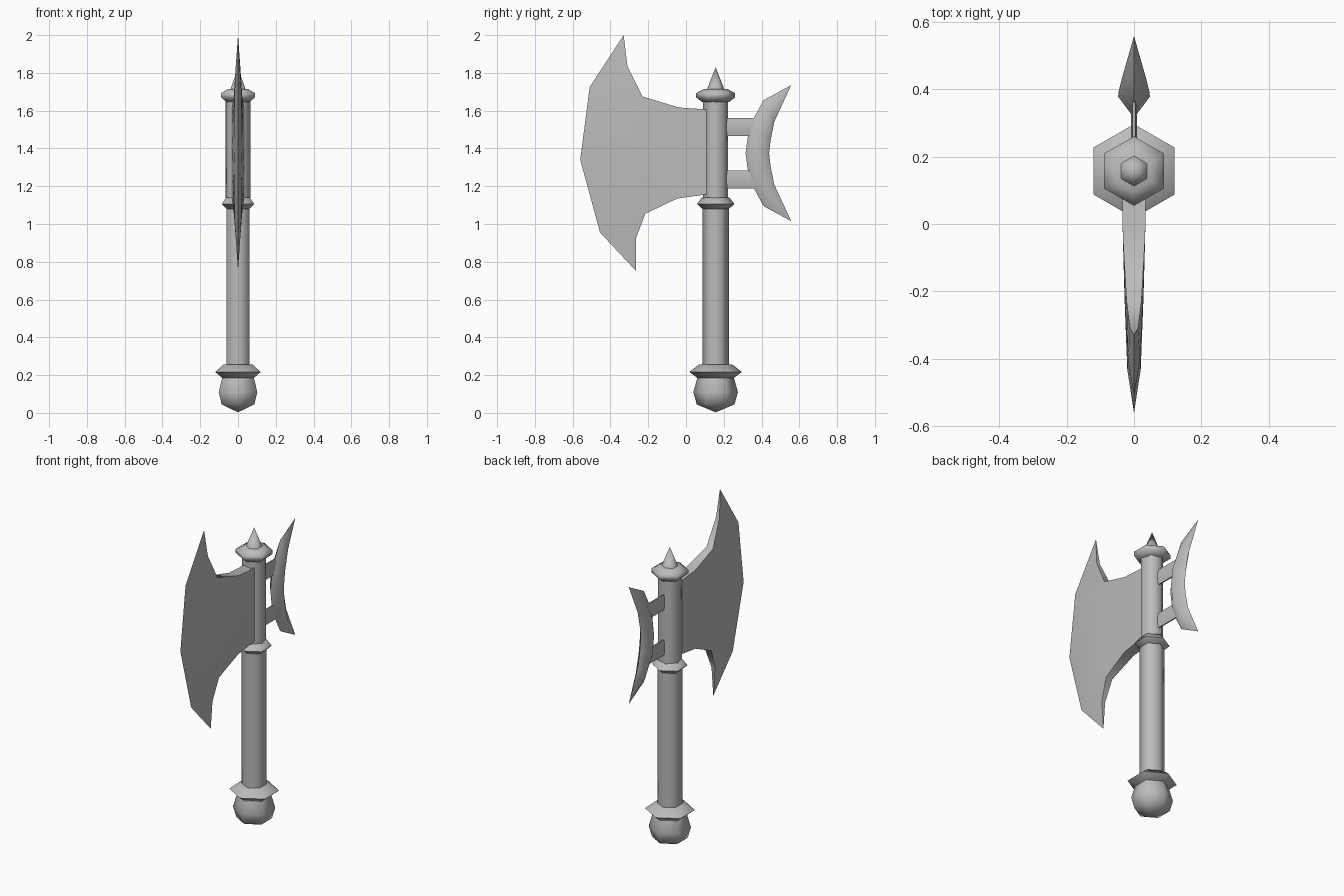
import bpy, bmesh, math
from mathutils import Vector

cube = bpy.data.objects.get("Cube")
if cube:
    bpy.data.objects.remove(cube, do_unlink=True)

steel = bpy.data.materials.new("grey steel")
steel.use_nodes = True
GREY = (0.5, 0.5, 0.5, 1)
steel.diffuse_color = GREY
steel.node_tree.nodes["Principled BSDF"].inputs["Base Color"].default_value = GREY

AXIS_Y = 0.157  # centre line of the handle


def finish(name, bm, angle):
    bmesh.ops.remove_doubles(bm, verts=bm.verts, dist=0.0005)
    bmesh.ops.dissolve_degenerate(bm, edges=bm.edges, dist=0.0005)
    bmesh.ops.recalc_face_normals(bm, faces=bm.faces)
    mesh = bpy.data.meshes.new(name)
    bm.to_mesh(mesh)
    bm.free()
    mesh.materials.append(steel)
    obj = bpy.data.objects.new(name, mesh)
    bpy.context.collection.objects.link(obj)
    bpy.ops.object.select_all(action='DESELECT')
    obj.select_set(True)
    bpy.context.view_layer.objects.active = obj
    bpy.ops.object.shade_smooth_by_angle(angle=math.radians(angle))
    return obj


def loft(name, rings, angle, cap=True):
    """Skin a row of closed rings that all have the same number of points."""
    bm = bmesh.new()
    loops = [[bm.verts.new(p) for p in ring] for ring in rings]
    n = len(loops[0])
    for a, b in zip(loops, loops[1:]):
        for i in range(n):
            j = (i + 1) % n
            bm.faces.new((a[i], a[j], b[j], b[i]))
    if cap:
        bm.faces.new(loops[0])
        bm.faces.new(loops[-1])
    return finish(name, bm, angle)


def turned(name, profile, twist=0):
    """Six-sided turned part from (radius, height) pairs."""
    def ring(r, z):
        turns = [math.radians(90 + twist + 60 * i) for i in range(6)]
        return [(r * math.cos(t), AXIS_Y + r * math.sin(t), z) for t in turns]
    return loft(name, [ring(r, z) for r, z in profile], 65, cap=False)


# Handle, pommel, collars and spike
turned("pommel", [(0, 0.003), (0.1, 0.045), (0.118, 0.11), (0.097, 0.185)])
turned("pommel_collar", [(0, 0.18), (0.097, 0.185), (0.139, 0.217), (0.09, 0.255), (0, 0.255)])
turned("lower_shaft", [(0, 0.24), (0.07, 0.24), (0.07, 1.1), (0, 1.1)])
turned("middle_collar", [(0, 1.08), (0.07, 1.08), (0.099, 1.106), (0.073, 1.14), (0, 1.14)])
turned("upper_shaft", [(0, 1.1), (0.068, 1.1), (0.068, 1.66), (0, 1.66)], twist=15)
turned("top_collar", [(0, 1.642), (0.07, 1.645), (0.103, 1.67), (0.103, 1.693), (0.06, 1.716), (0, 1.716)])
turned("top_spike", [(0.047, 1.71), (0, 1.83)])


# Main blade: strips from the shaft out to the cutting edge, as (y, z) points
def straight(top, bottom):
    return [Vector(top).lerp(Vector(bottom), i / 4) for i in range(5)]


strips = [
    (straight((0.13, 1.605), (0.13, 1.16)), [0.036] * 5),
    (straight((-0.04, 1.617), (-0.045, 1.135)), [0.033] * 5),
    (straight((-0.23, 1.675), (-0.215, 1.055)), [0.022, 0.027, 0.028, 0.027, 0.022]),
    ([(-0.31, 1.835), (-0.4, 1.7), (-0.43, 1.35), (-0.37, 1.02), (-0.265, 0.925)],
     [0.012, 0.018, 0.02, 0.018, 0.012]),
    ([(-0.33, 2.0), (-0.51, 1.725), (-0.56, 1.34), (-0.455, 0.955), (-0.265, 0.752)], [0] * 5),
]
blade_rings = []
for points, halves in strips:
    right = [(-h, y, z) for (y, z), h in zip(points, halves)]
    left = [(-x, y, z) for x, y, z in reversed(right)]
    blade_rings.append(right + left)
bm = bmesh.new()
loops = [[bm.verts.new(p) for p in ring] for ring in blade_rings]
for a, b in zip(loops, loops[1:]):
    for i in range(10):
        j = (i + 1) % 10
        bm.faces.new((a[i], a[j], b[j], b[i]))
bm.faces.new(loops[0])
finish("main_blade", bm, 50)

# Rear crescent: diamond sections (front y, z, back y, z, half width), mirrored about its middle
MID_Z = 1.375
upper = [(0.557, 0.36, 0.557, 0.36, 0), (0.41, 0.28, 0.467, 0.165, 0.034),
         (0.335, 0.14, 0.448, 0.07, 0.046)]
lower = [(fy, -fz, by, -bz, w) for fy, fz, by, bz, w in reversed(upper)]
rings = []
for fy, fz, by, bz, w in upper + [(0.315, 0, 0.44, 0, 0.047)] + lower:
    front, back = Vector((0, fy, MID_Z + fz)), Vector((0, by, MID_Z + bz))
    middle, side = front.lerp(back, 0.5), Vector((w, 0, 0))
    rings.append([front, middle + side, back, middle - side])
loft("rear_crescent", rings, 80, cap=False)

# Two thin struts joining the crescent to the shaft
for name, z in (("upper_strut", 1.513), ("lower_strut", 1.235)):
    def section(y):
        turns = [math.tau * i / 8 + math.pi / 8 for i in range(8)]
        return [(0.01 * math.cos(t), y, z + 0.051 * math.sin(t)) for t in turns]
    loft(name, [section(0.18), section(0.37)], 65)
